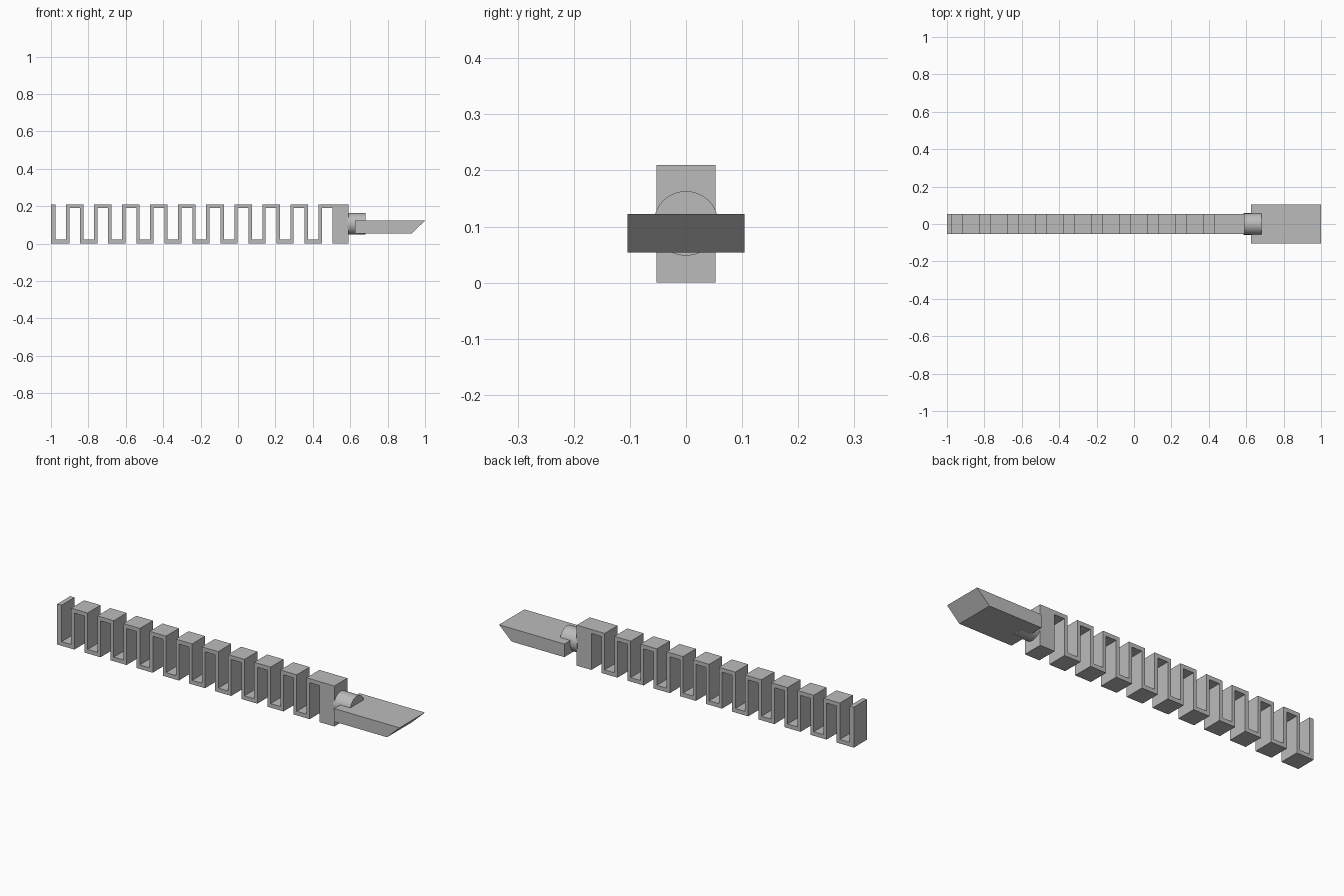
import bpy
import bmesh
import math

default = bpy.data.objects.get("Cube")
if default:
    bpy.data.objects.remove(default, do_unlink=True)

metal = bpy.data.materials.new("plain grey")
metal.use_nodes = True
grey = (0.5, 0.5, 0.5, 1)
metal.diffuse_color = grey
metal.node_tree.nodes["Principled BSDF"].inputs["Base Color"].default_value = grey


def extrude_profile(name, outline, half_width):
    """Extrude an x-z outline symmetrically along y."""
    bm = bmesh.new()
    face = bm.faces.new([bm.verts.new((x, -half_width, z)) for x, z in outline])
    result = bmesh.ops.extrude_face_region(bm, geom=[face])
    moved = [v for v in result["geom"] if isinstance(v, bmesh.types.BMVert)]
    bmesh.ops.translate(bm, verts=moved, vec=(0, 2 * half_width, 0))
    bmesh.ops.recalc_face_normals(bm, faces=bm.faces)
    mesh = bpy.data.meshes.new(name)
    bm.to_mesh(mesh)
    bm.free()
    mesh.materials.append(metal)
    obj = bpy.data.objects.new(name, mesh)
    bpy.context.collection.objects.link(obj)
    return obj


# Zigzag spring strip, ending in a solid block
height, floor, roof = 0.21, 0.021, 0.189
start, block_end = -1.0, 0.59
first, pitch, loops = -0.92, 0.15, 10
wall, arch = 0.018, 0.094
lefts = [first + pitch * i for i in range(loops)]

upper = [(start, height), (start + 0.024, height), (start + 0.024, floor)]
for x in lefts:
    upper += [(x, floor), (x, height)]
    if x != lefts[-1]:
        upper += [(x + arch, height), (x + arch, floor)]
upper += [(block_end, height), (block_end, 0)]

lower = []
for x in reversed(lefts):
    inner_left, inner_right = x + wall, x + arch - wall
    lower += [(inner_right, 0), (inner_right, roof),
              (inner_left, roof), (inner_left, 0)]
lower.append((start, 0))
extrude_profile("zigzag_strip", upper + lower, 0.053)

# Flat tip with a bevelled end
extrude_profile("flat_tip", [(0.625, 0.054), (0.928, 0.054),
                             (1.0, 0.122), (0.625, 0.122)], 0.104)

# Round neck joining the block to the tip
bpy.ops.mesh.primitive_cylinder_add(vertices=64, radius=0.0575, depth=0.098,
                                    location=(0.634, 0, 0.1055),
                                    rotation=(0, math.pi / 2, 0))
neck = bpy.context.object
neck.name = "round_neck"
neck.data.materials.append(metal)
bpy.ops.object.shade_smooth_by_angle(angle=math.radians(30))
